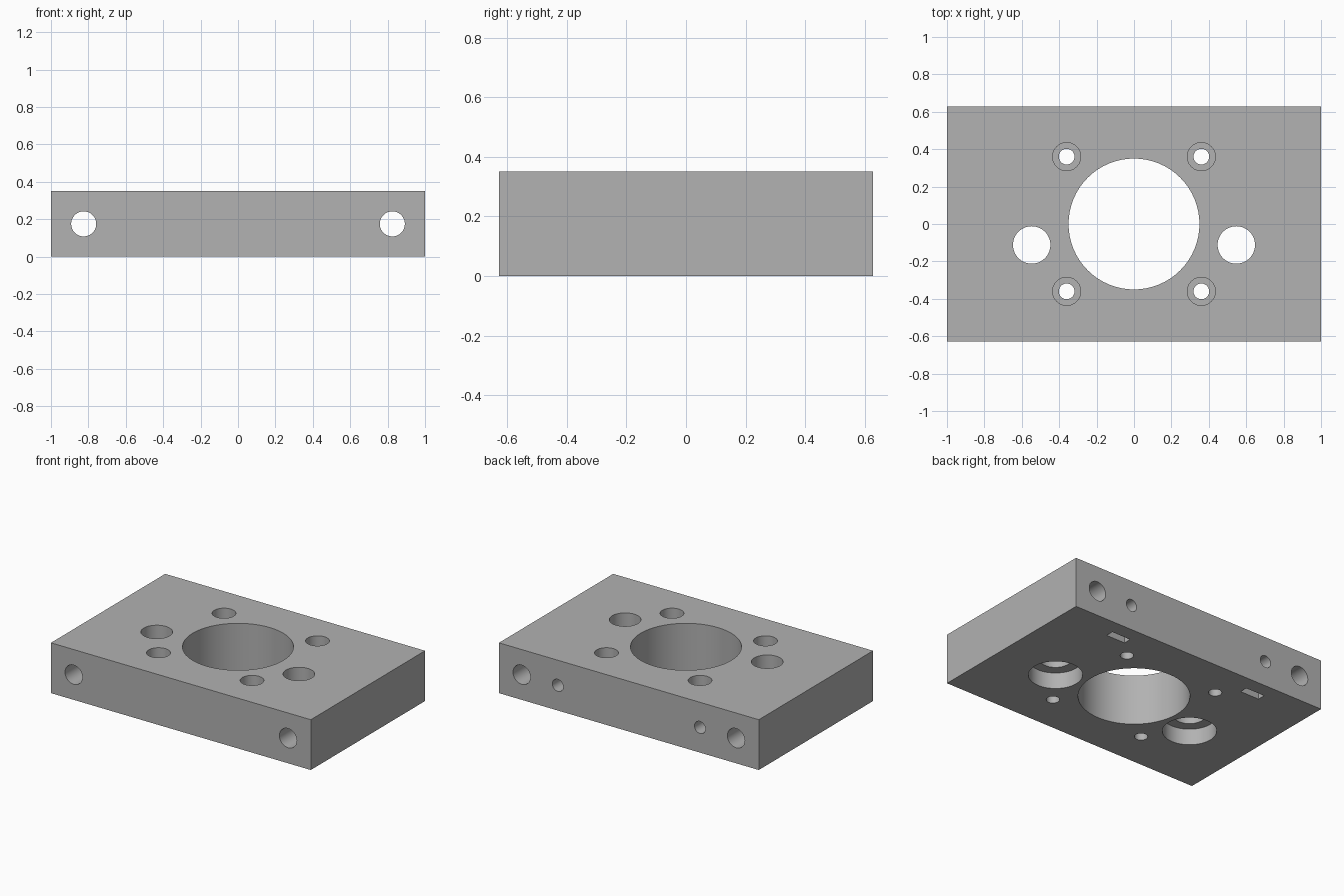
import bpy
import math

cube = bpy.data.objects.get("Cube")
if cube:
    bpy.data.objects.remove(cube, do_unlink=True)

WIDTH, DEPTH, HEIGHT = 2.0, 1.256, 0.35
OVER = 0.05  # overshoot of cutters beyond the surface

grey = bpy.data.materials.new("plain grey")
grey.use_nodes = True
grey.diffuse_color = (0.445, 0.445, 0.445, 1)
grey.node_tree.nodes["Principled BSDF"].inputs["Base Color"].default_value = (0.445, 0.445, 0.445, 1)


def box(name, size, center):
    bpy.ops.mesh.primitive_cube_add(size=1, location=center)
    obj = bpy.context.object
    obj.name = name
    obj.scale = size
    bpy.ops.object.transform_apply(location=True, rotation=False, scale=True)
    obj.data.materials.append(grey)
    return obj


def upright_bore(name, x, y, radius, z0, z1):
    bpy.ops.mesh.primitive_cylinder_add(vertices=64, radius=radius, depth=z1 - z0,
                                        location=(x, y, (z0 + z1) / 2))
    bpy.context.object.name = name
    return bpy.context.object


def level_bore(name, x, z, radius, y0, y1):
    bpy.ops.mesh.primitive_cylinder_add(vertices=48, radius=radius, depth=y1 - y0,
                                        location=(x, (y0 + y1) / 2, z),
                                        rotation=(math.pi / 2, 0, 0))
    bpy.context.object.name = name
    return bpy.context.object


# Main block
plate = box("mounting_plate", (WIDTH, DEPTH, HEIGHT), (0, 0, HEIGHT / 2))
top, mid, back = HEIGHT + OVER, HEIGHT / 2, DEPTH / 2 + OVER

# Large central opening
cutters = [upright_bore("center_bore", 0, 0, 0.35, -OVER, top)]

for side in (-1, 1):
    # Four counterbored screw holes
    for end in (-1, 1):
        x, y = side * 0.36, end * 0.36
        cutters.append(upright_bore("screw_hole", x, y, 0.042, -OVER, top))
        cutters.append(upright_bore("screw_counterbore", x, y, 0.075, 0.17, top))
    # Rod holes, widened from below
    rod_x, rod_y = side * 0.547, -0.112
    cutters.append(upright_bore("rod_hole", rod_x, rod_y, 0.1, -OVER, top))
    cutters.append(upright_bore("rod_counterbore", rod_x, rod_y, 0.17, -OVER, 0.112))
    # Long holes running front to back
    cutters.append(level_bore("long_hole", side * 0.825, mid, 0.067, -back, back))
    # Clamp screw holes from the back and their nut slots from below
    cutters.append(level_bore("clamp_hole", rod_x, mid, 0.042, rod_y, back))
    cutters.append(box("nut_slot", (0.145, 0.055, 0.25 + OVER),
                       (rod_x, 0.5, (0.25 - OVER) / 2)))

# Cut every hole, then discard the cutters
for cutter in cutters:
    cutter.hide_render = True
    bpy.context.view_layer.objects.active = plate
    cut = plate.modifiers.new("cut", 'BOOLEAN')
    cut.operation = 'DIFFERENCE'
    cut.solver = 'EXACT'
    cut.object = cutter
    bpy.ops.object.modifier_apply(modifier=cut.name)
    bpy.data.objects.remove(cutter, do_unlink=True)

# Single colour, smooth bores and crisp edges
plate.data.materials.clear()
plate.data.materials.append(grey)
for face in plate.data.polygons:
    face.material_index = 0
bpy.ops.object.select_all(action='DESELECT')
plate.select_set(True)
bpy.context.view_layer.objects.active = plate
bpy.ops.object.shade_smooth_by_angle(angle=math.radians(30))
